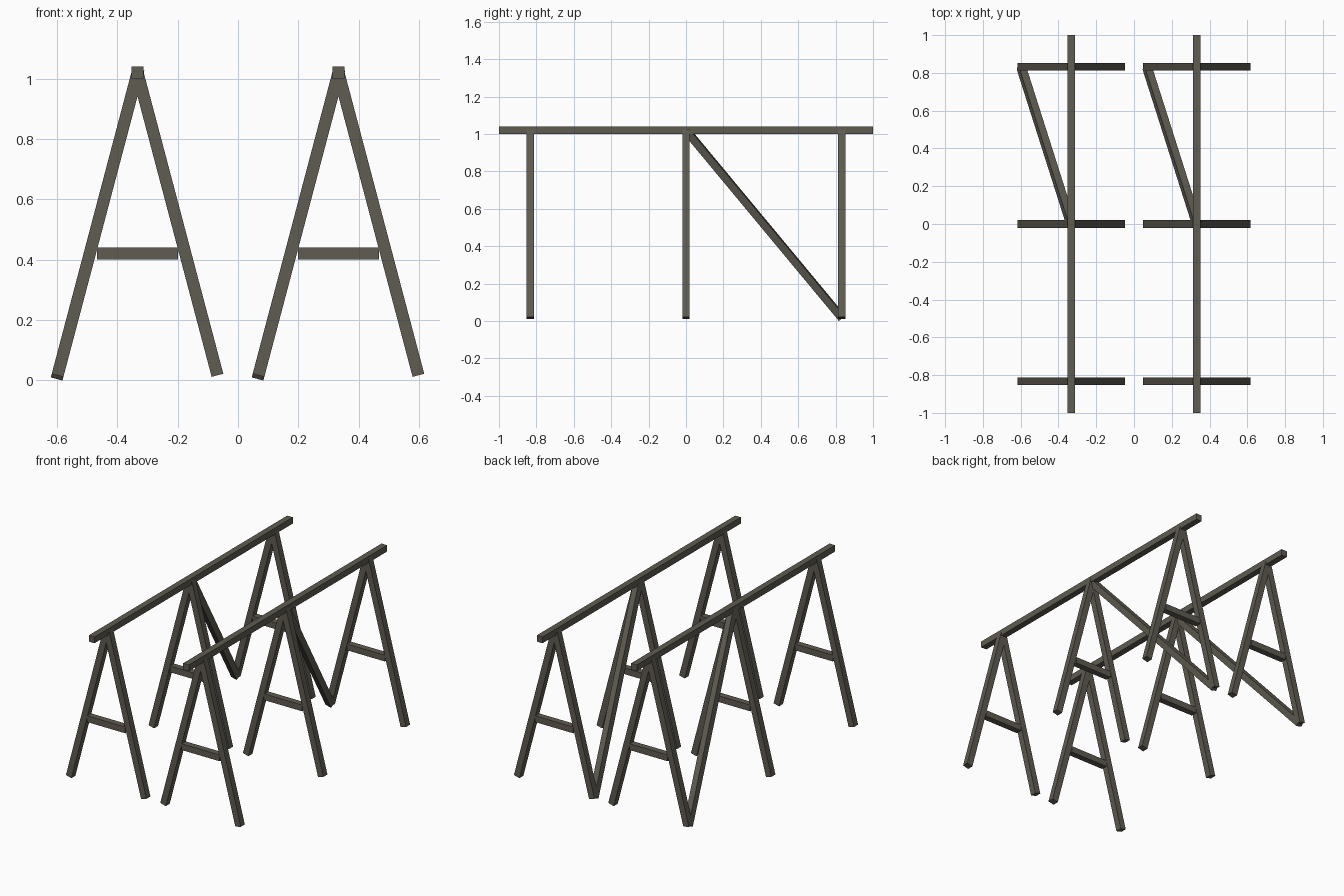
import bpy
from mathutils import Vector, Matrix

if "Cube" in bpy.data.objects:
    bpy.data.objects.remove(bpy.data.objects["Cube"])

T = 0.04            # timber thickness
APEX = 1.02         # height where the leg centrelines meet
FOOT_Z = 0.017
SPREAD = 0.265      # sideways reach of a leg
BAY = 0.833         # spacing of the A-frames along y

wood = bpy.data.materials.new("dark_wood")
wood.diffuse_color = (0.115, 0.106, 0.082, 1)
wood.use_nodes = True
wood.node_tree.nodes["Principled BSDF"].inputs["Base Color"].default_value = wood.diffuse_color


def timber(name, start, end):
    """Square timber between two points, one side axis kept in the xz plane."""
    a, b = Vector(start), Vector(end)
    d = (b - a).normalized()
    u = Vector((1, 0, 0)) if abs(d.y) > 0.999 else Vector((0, 1, 0)).cross(d).normalized()
    v = d.cross(u)
    bpy.ops.mesh.primitive_cube_add(size=1)
    ob = bpy.context.object
    ob.name = name
    axes = Matrix((u, v, d)).transposed().to_4x4()
    size = Matrix.Diagonal((T, T, (b - a).length, 1))
    ob.data.transform(axes @ size)
    ob.location = (a + b) / 2
    ob.data.materials.append(wood)
    return ob


for cx in (-0.333, 0.333):
    # Top rail
    timber("top_rail", (cx, -1, APEX), (cx, 1, APEX))

    # Three A-frames: two legs and a crossbar each
    for y in (-BAY, 0, BAY):
        for side in (-1, 1):
            timber("leg", (cx, y, APEX), (cx + side * SPREAD, y, FOOT_Z))
        timber("crossbar", (cx - 0.134, y, 0.42), (cx + 0.134, y, 0.42))

    # Diagonal brace from the middle apex to the rear left foot
    timber("diagonal_brace", (cx, 0, APEX), (cx - SPREAD, BAY, FOOT_Z))
